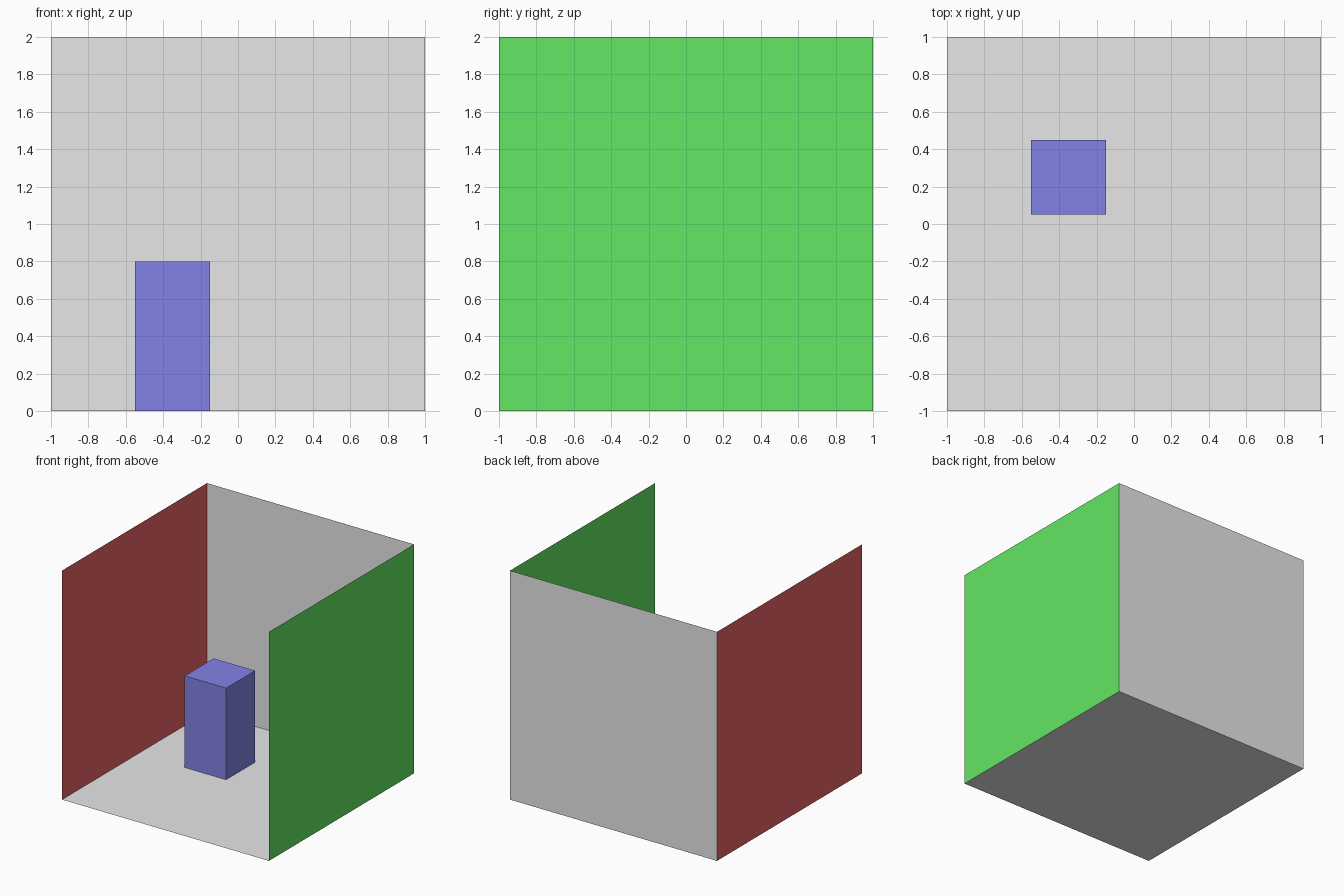
import bpy
import bmesh
import math
from mathutils import Matrix, Vector

cube = bpy.data.objects.get("Cube")
if cube:
    bpy.data.objects.remove(cube, do_unlink=True)


def make_material(name, rgb):
    mat = bpy.data.materials.new(name)
    mat.use_nodes = True
    color = (*rgb, 1.0)
    mat.diffuse_color = color
    mat.node_tree.nodes["Principled BSDF"].inputs["Base Color"].default_value = color
    return mat


def add_object(name, bm, mat):
    mesh = bpy.data.meshes.new(name)
    bm.to_mesh(mesh)
    bm.free()
    mesh.materials.append(mat)
    obj = bpy.data.objects.new(name, mesh)
    bpy.context.collection.objects.link(obj)
    return obj


def add_panel(name, center, axis, angle, mat):
    """Square sheet, 2 units wide, turned from flat about one axis."""
    bm = bmesh.new()
    matrix = Matrix.Translation(center) @ Matrix.Rotation(angle, 4, axis)
    bmesh.ops.create_grid(bm, x_segments=1, y_segments=1, size=1.0, matrix=matrix)
    add_object(name, bm, mat)


def add_block(name, center, size, mat):
    """Box standing on the floor, open underneath where the floor closes it."""
    bm = bmesh.new()
    matrix = Matrix.Translation(center) @ Matrix.Diagonal((*size, 1.0))
    bmesh.ops.create_cube(bm, size=1.0, matrix=matrix)
    bottom = [f for f in bm.faces if f.normal.z < -0.5]
    bmesh.ops.delete(bm, geom=bottom, context='FACES')
    add_object(name, bm, mat)


grey = make_material("light grey", (0.8, 0.8, 0.8))
red = make_material("red", (0.8, 0.125, 0.125))
green = make_material("green", (0.125, 0.8, 0.125))
blue = make_material("blue", (0.225, 0.225, 0.8))

# Open room: thin sheets facing inward
quarter = math.pi / 2
add_panel("floor", Vector((0, 0, 0)), 'X', 0, grey)
add_panel("back_wall", Vector((0, 1, 1)), 'X', quarter, grey)
add_panel("right_wall", Vector((-1, 0, 1)), 'Y', quarter, red)
add_panel("left_wall", Vector((1, 0, 1)), 'Y', -quarter, green)

# Tall block on the floor
add_block("tall_block", Vector((-0.35, 0.25, 0.4)), (0.4, 0.4, 0.8), blue)
